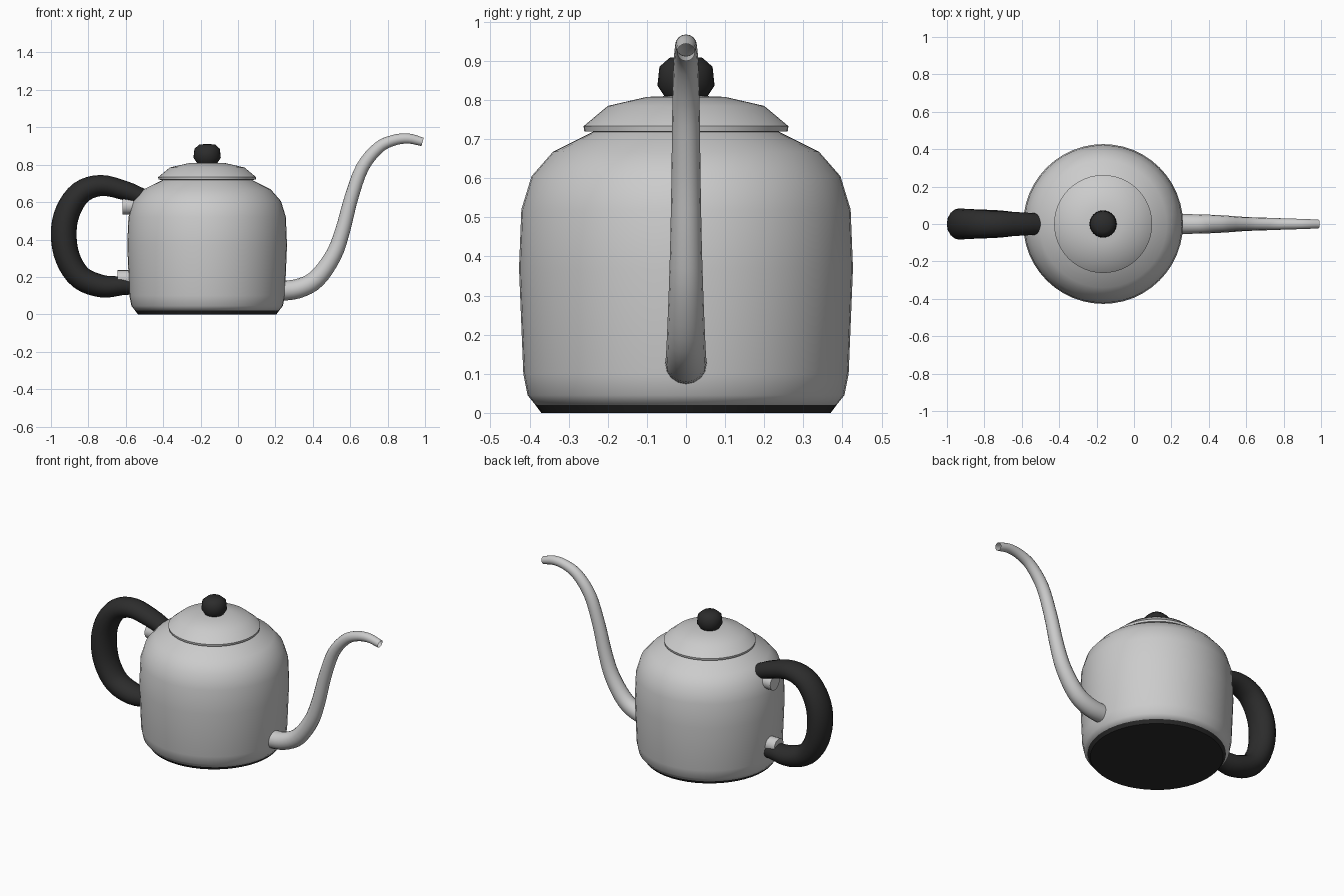
import bpy, bmesh, math
from mathutils import Vector

if "Cube" in bpy.data.objects:
    bpy.data.objects.remove(bpy.data.objects["Cube"])

CX = -0.165  # axis of the pot


def material(name, rgb):
    m = bpy.data.materials.new(name)
    m.diffuse_color = (*rgb, 1)
    m.use_nodes = True
    m.node_tree.nodes["Principled BSDF"].inputs["Base Color"].default_value = m.diffuse_color
    return m


black = material("black_plastic", (0.025, 0.025, 0.025))


def finish(name, bm, mat=None, angle=50):
    bmesh.ops.remove_doubles(bm, verts=bm.verts, dist=1e-5)
    bmesh.ops.recalc_face_normals(bm, faces=bm.faces)
    me = bpy.data.meshes.new(name)
    bm.to_mesh(me)
    bm.free()
    ob = bpy.data.objects.new(name, me)
    bpy.context.collection.objects.link(ob)
    if mat:
        me.materials.append(mat)
    bpy.ops.object.select_all(action='DESELECT')
    bpy.context.view_layer.objects.active = ob
    ob.select_set(True)
    bpy.ops.object.shade_smooth_by_angle(angle=math.radians(angle))
    return ob


def skin(bm, rings):
    for a, b in zip(rings, rings[1:]):
        n = len(a)
        for i in range(n):
            bm.faces.new((a[i], a[(i + 1) % n], b[(i + 1) % n], b[i]))


def lathe(name, profile, mat=None, sides=48):
    bm = bmesh.new()
    rings = []
    for r, z in profile:
        r = max(r, 1e-7)
        rings.append([bm.verts.new((CX + r * math.cos(2 * math.pi * i / sides),
                                    r * math.sin(2 * math.pi * i / sides), z))
                      for i in range(sides)])
    skin(bm, rings)
    return finish(name, bm, mat)


def smooth_path(pts, steps):
    # Catmull-Rom through (x, z, radius) points
    p = [Vector(q) for q in pts]
    p = [2 * p[0] - p[1]] + p + [2 * p[-1] - p[-2]]
    out = []
    for a, b, c, d in zip(p, p[1:], p[2:], p[3:]):
        for k in range(steps):
            t = k / steps
            out.append(0.5 * (2 * b + (c - a) * t + (2 * a - 5 * b + 4 * c - d) * t * t
                              + (3 * b - a - 3 * c + d) * t ** 3))
    return out + [p[-2]]


def tube(name, pts, mat=None, widen=1.0, sides=16, steps=4, capped=True):
    bm = bmesh.new()
    path = smooth_path(pts, steps)
    rings = []
    for i, q in enumerate(path):
        d = path[min(i + 1, len(path) - 1)] - path[max(i - 1, 0)]
        n = Vector((-d.y, d.x)).normalized()
        ring = []
        for k in range(sides):
            a = 2 * math.pi * k / sides
            c, s = q.z * math.cos(a), q.z * math.sin(a) * widen
            ring.append(bm.verts.new((q.x + n.x * c, s, q.y + n.y * c)))
        rings.append(ring)
    skin(bm, rings)
    if capped:
        bm.faces.new(rings[0])
        bm.faces.new(rings[-1])
    return finish(name, bm, mat)


# Pot
lathe("base", [(0, 0), (0.37, 0), (0.385, 0.02), (0, 0.02)], black)
lathe("body", [(0.37, 0.018), (0.385, 0.02), (0.405, 0.045), (0.416, 0.10), (0.427, 0.37),
               (0.421, 0.52), (0.395, 0.605), (0.34, 0.668), (0.235, 0.72)])
lathe("lid", [(0.22, 0.718), (0.26, 0.72), (0.262, 0.733), (0.20, 0.785),
              (0.10, 0.808), (0, 0.812)])
lathe("lid_knob", [(0, 0.808), (0.055, 0.81), (0.073, 0.837), (0.068, 0.885),
                   (0.042, 0.908), (0, 0.911)], black, 24)

# Gooseneck spout, open at the tip
tube("spout", [(0.21, 0.125, 0.054), (0.32, 0.137, 0.052), (0.42, 0.19, 0.049),
               (0.51, 0.315, 0.044), (0.56, 0.45, 0.040), (0.605, 0.62, 0.037),
               (0.665, 0.785, 0.035), (0.75, 0.89, 0.032), (0.83, 0.93, 0.029),
               (0.91, 0.94, 0.027), (0.987, 0.922, 0.023)], capped=False)

# Handle, wider than thick
tube("handle", [(-0.51, 0.625, 0.046), (-0.60, 0.66, 0.051), (-0.73, 0.689, 0.056),
                (-0.84, 0.652, 0.062), (-0.91, 0.55, 0.067), (-0.932, 0.43, 0.069),
                (-0.91, 0.30, 0.067), (-0.84, 0.195, 0.064), (-0.725, 0.15, 0.060),
                (-0.62, 0.152, 0.050), (-0.56, 0.145, 0.040)], black, widen=1.22)

# Handle mounting studs
for name, x, z in (("upper_stud", -0.617, 0.58), ("lower_stud", -0.645, 0.19)):
    bm = bmesh.new()
    rings = [[bm.verts.new((px, 0.046 * math.cos(math.pi * k / 10),
                            z + 0.046 * math.sin(math.pi * k / 10))) for k in range(20)]
             for px in (x, -0.55)]
    skin(bm, rings)
    for r in rings:
        bm.faces.new(r)
    finish(name, bm)
